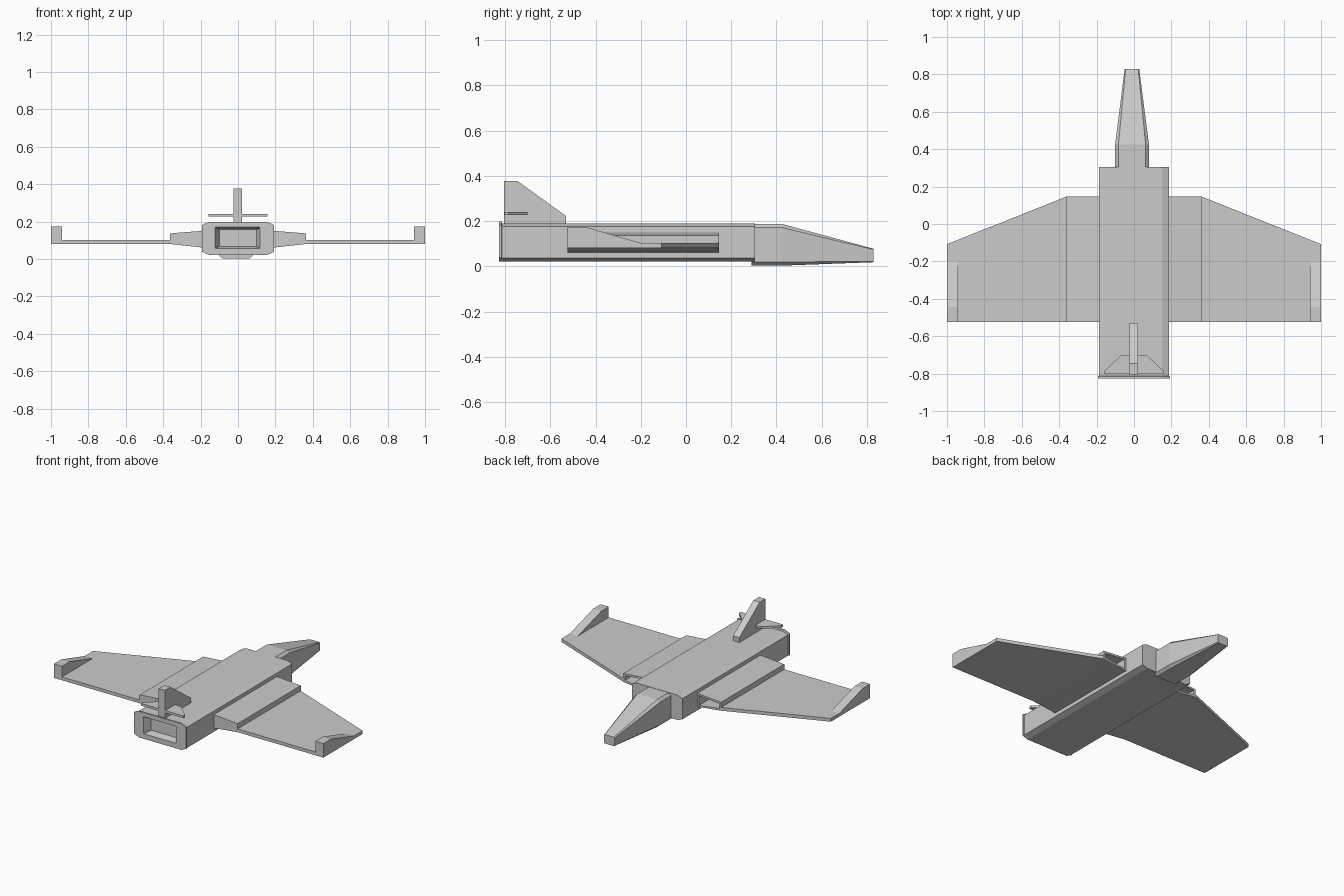
import bpy, bmesh

if "Cube" in bpy.data.objects:
    bpy.data.objects.remove(bpy.data.objects["Cube"])


def loft(name, rings, mirror=False):
    """Skin a chain of equal-length point rings and cap both ends."""
    bm = bmesh.new()
    vs = [[bm.verts.new(p) for p in r] for r in rings]
    n = len(rings[0])
    for a, b in zip(vs, vs[1:]):
        for i in range(n):
            j = (i + 1) % n
            bm.faces.new((a[i], a[j], b[j], b[i]))
    bm.faces.new(vs[0])
    bm.faces.new(vs[-1][::-1])
    bmesh.ops.recalc_face_normals(bm, faces=bm.faces[:])
    me = bpy.data.meshes.new(name)
    bm.to_mesh(me)
    bm.free()
    ob = bpy.data.objects.new(name, me)
    bpy.context.collection.objects.link(ob)
    if mirror:
        ob.modifiers.new("mirror", 'MIRROR').use_mirror_merge = False
    return ob


def octa(y, x0, x1, z0, z1, cx, cz):
    """Rectangle with cut corners, lying across the y axis."""
    pts = [(x0 + cx, z0), (x1 - cx, z0), (x1, z0 + cz), (x1, z1 - cz),
           (x1 - cx, z1), (x0 + cx, z1), (x0, z1 - cz), (x0, z0 + cz)]
    return [(x, y, z) for x, z in pts]


def side_plate(name, profile, x0, x1, mirror=False):
    """Extrude a (y, z) profile between two x positions."""
    return loft(name, [[(x, y, z) for y, z in profile] for x in (x0, x1)], mirror)


def flat_plate(name, outline, z0, z1, mirror=False):
    """Extrude an (x, y) outline between two heights."""
    return loft(name, [[(x, y, z) for x, y in outline] for z in (z0, z1)], mirror)


# Fuselage with a flared rear rim and recessed exhaust
loft("fuselage", [
    octa(0.305, -0.187, 0.187, 0.022, 0.189, 0.036, 0.014),
    octa(-0.813, -0.187, 0.187, 0.022, 0.189, 0.036, 0.014),
    octa(-0.816, -0.193, 0.193, 0.022, 0.198, 0.036, 0.016),
    octa(-0.826, -0.193, 0.193, 0.022, 0.198, 0.036, 0.016),
    octa(-0.826, -0.122, 0.118, 0.056, 0.17, 0.003, 0.003),
    octa(-0.78, -0.1, 0.098, 0.068, 0.158, 0.003, 0.003)])

# Neck and tapered nose
loft("nose", [
    octa(0.29, -0.101, 0.08, 0.003, 0.187, 0.018, 0.016),
    octa(0.425, -0.101, 0.08, 0.003, 0.187, 0.018, 0.016),
    octa(0.828, -0.05, 0.028, 0.018, 0.078, 0.005, 0.004)])


# Thick wing roots with open intakes at the front
def root(y, x0, x1, t):
    pts = [(x0, 0.06 + t), (x1, 0.08 + t), (x1, 0.137 - t), (x0, 0.151 - t)]
    return [(x, y, z) for x, z in pts]


loft("wing_root", [root(-0.523, 0.18, 0.363, 0), root(0.147, 0.18, 0.363, 0),
                   root(0.147, 0.2, 0.35, 0.013), root(0.0, 0.2, 0.35, 0.013)], True)

# Outer wings and their tip fins
flat_plate("outer_wing", [(0.36, -0.523), (1, -0.523), (1, -0.108), (0.36, 0.147)],
           0.08, 0.102, True)
side_plate("wingtip_fin", [(-0.523, 0.1), (-0.523, 0.174), (-0.445, 0.174), (-0.19, 0.1)],
           0.94, 1.0, True)

# Tail fin and small tailplane
side_plate("tail_fin", [(-0.805, 0.18), (-0.805, 0.377), (-0.745, 0.377),
                        (-0.53, 0.222), (-0.53, 0.18)], -0.025, 0.022)
flat_plate("tailplane", [(-0.157, -0.803), (0.157, -0.803), (0.157, -0.785),
                         (0.067, -0.7), (-0.067, -0.7), (-0.157, -0.785)], 0.226, 0.241)
